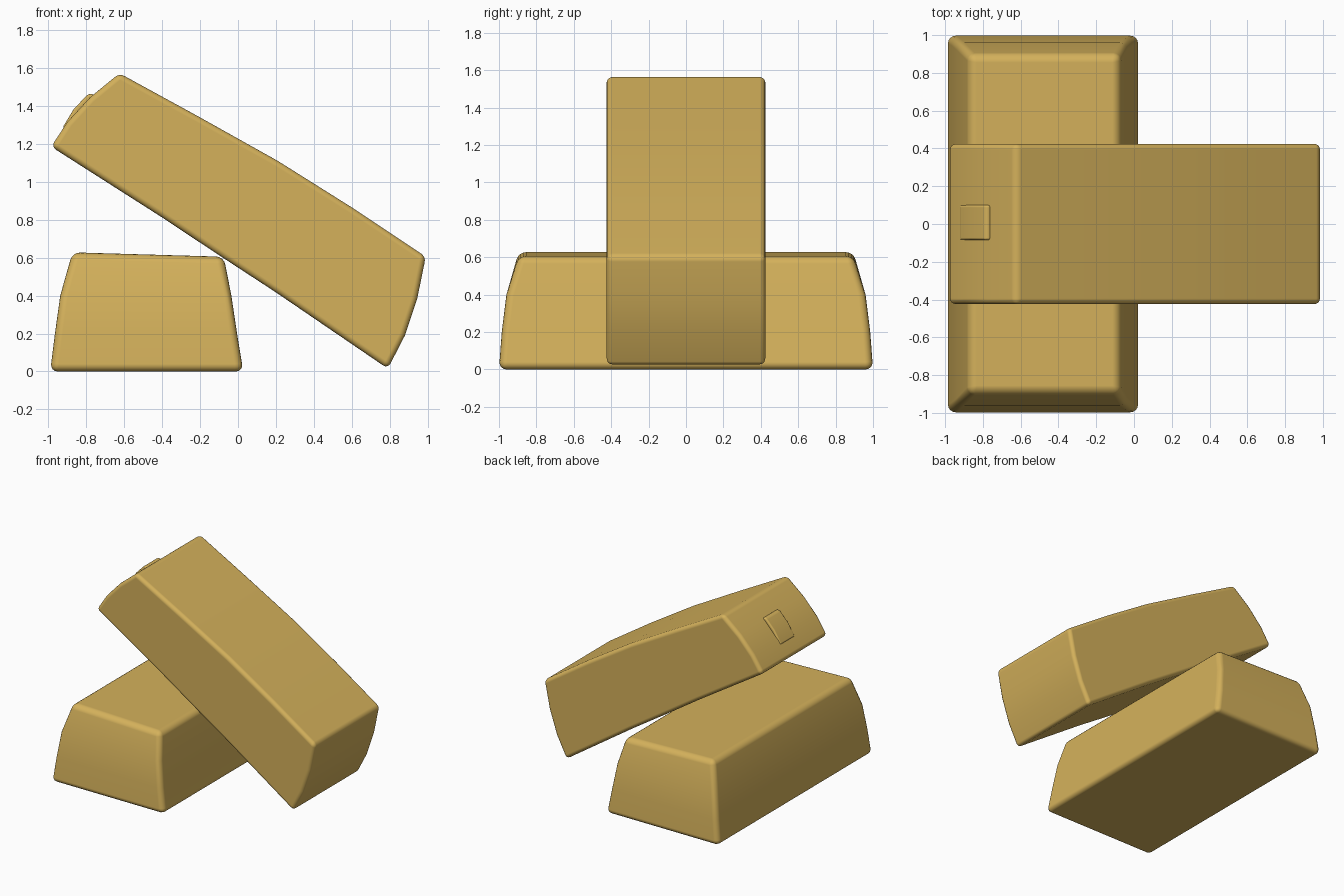
import bpy, bmesh, math

if "Cube" in bpy.data.objects:
    bpy.data.objects.remove(bpy.data.objects["Cube"])

gold = bpy.data.materials.new("gold")
gold.diffuse_color = (0.66, 0.44, 0.105, 1)
gold.use_nodes = True
gold.node_tree.nodes["Principled BSDF"].inputs["Base Color"].default_value = gold.diffuse_color


def loft(name, rings, bevel):
    """Solid through matching rings of points, with rounded edges."""
    bm = bmesh.new()
    vs = [[bm.verts.new(p) for p in r] for r in rings]
    n = len(vs[0])
    for a, b in zip(vs, vs[1:]):
        for i in range(n):
            j = (i + 1) % n
            bm.faces.new((a[i], a[j], b[j], b[i]))
    bm.faces.new(vs[0][::-1])
    bm.faces.new(vs[-1])
    bmesh.ops.recalc_face_normals(bm, faces=bm.faces)
    me = bpy.data.meshes.new(name)
    bm.to_mesh(me)
    bm.free()
    me.materials.append(gold)
    ob = bpy.data.objects.new(name, me)
    bpy.context.collection.objects.link(ob)
    for p in me.polygons:
        p.use_smooth = True
    mod = ob.modifiers.new("rounding", "BEVEL")
    mod.width = bevel
    mod.segments = 4
    mod.limit_method = "ANGLE"
    mod.angle_limit = math.radians(35)
    mod.harden_normals = True
    return ob


def slab(name, profile, y0, y1, bevel):
    """Side profile (x, z) extruded along y."""
    return loft(name, [[(x, y, z) for x, z in profile] for y in (y0, y1)], bevel)


# Lower bar: tapered block, (left x, right x, half length, left z, right z)
levels = [(-0.99, 0.028, 1.0, 0.0, 0.0),
          (-0.965, -0.005, 0.985, 0.2, 0.2),
          (-0.937, -0.035, 0.96, 0.4, 0.4),
          (-0.873, -0.075, 0.895, 0.628, 0.605)]
loft("lower_bar",
     [[(a, -h, za), (b, -h, zb), (b, h, zb), (a, h, za)]
      for a, b, h, za, zb in levels], 0.04)

# Leaning bar: slightly bulging side profile
slab("leaning_bar",
     [(-0.985, 1.185), (-0.90, 1.315), (-0.78, 1.445), (-0.625, 1.572),
      (-0.21, 1.345), (0.21, 1.11), (0.60, 0.865), (0.99, 0.605),
      (0.945, 0.385), (0.88, 0.19), (0.79, 0.015),
      (0.20, 0.417), (-0.10, 0.613), (-0.40, 0.812)],
     -0.424, 0.424, 0.03)

# Small raised stamp on the upper end
slab("end_stamp",
     [(-0.88, 1.25), (-0.925, 1.285), (-0.865, 1.385), (-0.79, 1.462),
      (-0.765, 1.465), (-0.74, 1.42)],
     -0.085, 0.10, 0.015)
